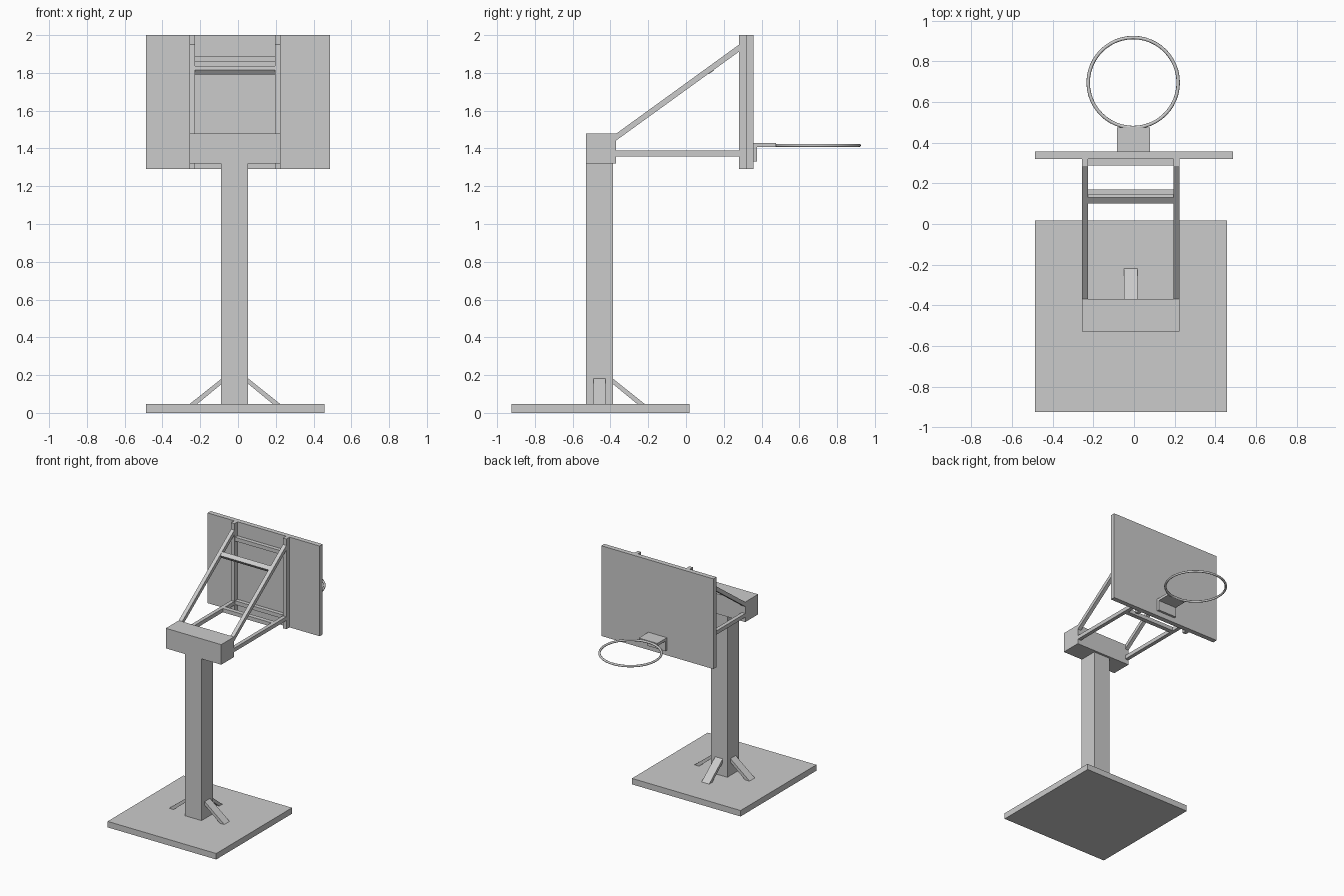
import bpy, bmesh, math
from mathutils import Matrix, Vector

if "Cube" in bpy.data.objects:
    bpy.data.objects.remove(bpy.data.objects["Cube"])

CX = -0.016    # centre line of the stand
CY = -0.458    # centre of the post


def prism(name, profile, width, matrix):
    """Extrude a (y, z) profile symmetrically along local x, then place it."""
    bm = bmesh.new()
    face = bm.faces.new([bm.verts.new((-width / 2, y, z)) for y, z in profile])
    new = bmesh.ops.extrude_face_region(bm, geom=[face])["geom"]
    verts = [v for v in new if isinstance(v, bmesh.types.BMVert)]
    bmesh.ops.translate(bm, verts=verts, vec=(width, 0, 0))
    bmesh.ops.transform(bm, matrix=matrix, verts=bm.verts)
    bmesh.ops.recalc_face_normals(bm, faces=bm.faces)
    mesh = bpy.data.meshes.new(name)
    bm.to_mesh(mesh)
    bm.free()
    obj = bpy.data.objects.new(name, mesh)
    bpy.context.collection.objects.link(obj)
    return obj


def box(name, x, y, z):
    """Box from (min, max) ranges."""
    profile = [(y[0], z[0]), (y[1], z[0]), (y[1], z[1]), (y[0], z[1])]
    return prism(name, profile, x[1] - x[0],
                 Matrix.Translation(((x[0] + x[1]) / 2, 0, 0)))


# Base, post and head block
box("base_plate", (-0.488, 0.458), (-0.925, 0.018), (0, 0.047))
box("post", (CX - 0.073, CX + 0.07), (-0.53, -0.387), (0.047, 1.32))
box("head_block", (CX - 0.241, CX + 0.241), (-0.53, -0.37), (1.32, 1.478))

# Slanted braces on three sides of the post
brace = [(0.06, 0.19), (0.06, 0.162), (0.20, 0.047), (0.24, 0.047)]
for side, angle in (("back", 0), ("left", 90), ("right", -90)):
    place = Matrix.Translation((CX, CY, 0)) @ Matrix.Rotation(math.radians(angle), 4, "Z")
    prism("post_brace_" + side, brace, 0.066, place)

# Paired arms and board rails
diagonal = [(-0.37, 1.442), (0.28, 1.912), (0.28, 1.949), (-0.37, 1.478)]
for side, s in (("left", -1), ("right", 1)):
    x = CX + s * 0.226
    prism("diagonal_arm_" + side, diagonal, 0.03, Matrix.Translation((x, 0, 0)))
    box("lower_arm_" + side, (x - 0.015, x + 0.015), (-0.37, 0.28), (1.358, 1.388))
    box("board_rail_" + side, (x - 0.015, x + 0.015), (0.28, 0.32), (1.29, 2.0))

# Crossbars between the arms and between the rails
inner = (CX - 0.211, CX + 0.211)
box("lower_crossbar", inner, (0.135, 0.17), (1.358, 1.388))
box("rail_crossbar_top", inner, (0.288, 0.32), (1.86, 1.89))
box("rail_crossbar_bottom", inner, (0.288, 0.32), (1.36, 1.39))
tilt = Matrix.Translation((CX, 0.125, 1.815)) @ Matrix.Rotation(math.atan2(0.47, 0.65), 4, "X")
h, t = 0.018, 0.015
prism("diagonal_crossbar", [(-h, -t), (h, -t), (h, t), (-h, t)], 0.422, tilt)

# Backboard and rim bracket
box("backboard", (-0.488, 0.488), (0.319, 0.357), (1.29, 2.0))
bracket = [(0.357, 1.33), (0.375, 1.33), (0.375, 1.408), (0.476, 1.408),
           (0.476, 1.429), (0.357, 1.429)]
prism("rim_bracket", bracket, 0.162, Matrix.Translation((-0.003, 0, 0)))

# Rim
bpy.ops.mesh.primitive_torus_add(location=(-0.004, 0.696, 1.416), major_segments=48,
                                 minor_segments=10, major_radius=0.2215, minor_radius=0.0085)
rim = bpy.context.object
rim.name = "rim"
bpy.ops.object.shade_smooth_by_angle(angle=math.radians(45))
